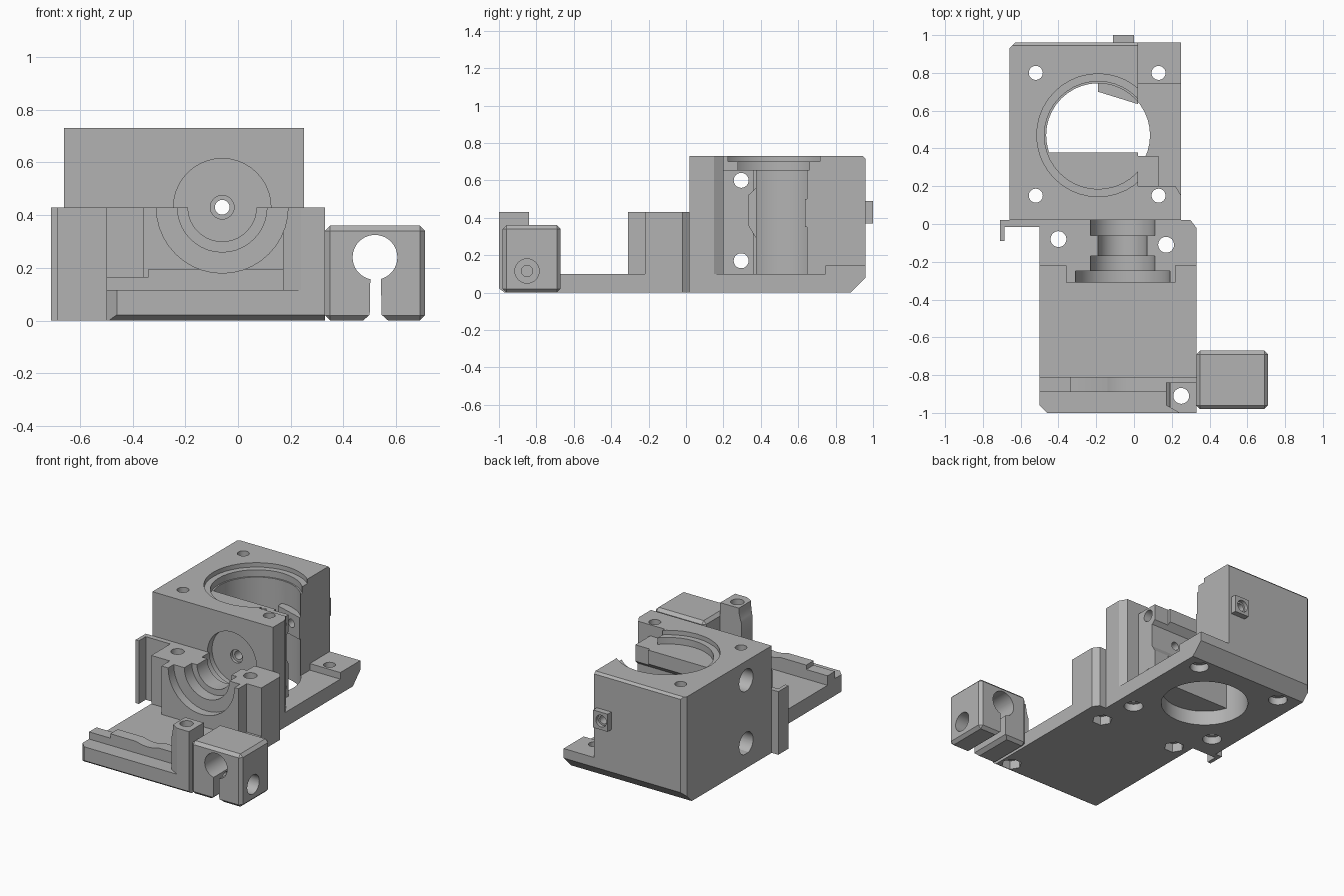
import bpy, bmesh, math
from mathutils import Vector

if "Cube" in bpy.data.objects:
    bpy.data.objects.remove(bpy.data.objects["Cube"], do_unlink=True)

grey = bpy.data.materials.new("plastic_grey")
grey.use_nodes = True
COLOR = (0.45, 0.45, 0.45, 1)
grey.diffuse_color = COLOR
grey.node_tree.nodes["Principled BSDF"].inputs["Base Color"].default_value = COLOR


def prism(name, pts, lo, hi, axis="z"):
    """Extrude an outline along an axis; outline is the two other axes in x, y, z order."""
    place = {"x": lambda a, b, h: (h, a, b),
             "y": lambda a, b, h: (a, h, b),
             "z": lambda a, b, h: (a, b, h)}[axis]
    bm = bmesh.new()
    face = bm.faces.new([bm.verts.new(place(a, b, lo)) for a, b in pts])
    out = bmesh.ops.extrude_face_region(bm, geom=[face])
    moved = [v for v in out["geom"] if isinstance(v, bmesh.types.BMVert)]
    bmesh.ops.translate(bm, verts=moved, vec=Vector(place(0, 0, hi - lo)))
    bmesh.ops.recalc_face_normals(bm, faces=bm.faces)
    mesh = bpy.data.meshes.new(name)
    bm.to_mesh(mesh)
    bm.free()
    mesh.materials.append(grey)
    obj = bpy.data.objects.new(name, mesh)
    bpy.context.scene.collection.objects.link(obj)
    return obj


def box(name, x, y, z):
    return prism(name, [(x[0], y[0]), (x[1], y[0]), (x[1], y[1]), (x[0], y[1])], *z)


def rod(a, b, r, lo, hi, axis="z", sides=32):
    step = 2 * math.pi / sides
    pts = [(a + r * math.cos(i * step), b + r * math.sin(i * step)) for i in range(sides)]
    return prism("cutter", pts, lo, hi, axis)


def cut(targets, cutter):
    """Subtract the cutter from every target, then discard it."""
    cutter.hide_render = True
    for obj in targets:
        mod = obj.modifiers.new("cut", "BOOLEAN")
        mod.operation, mod.solver, mod.object = "DIFFERENCE", "EXACT", cutter
        bpy.context.view_layer.update()
        graph = bpy.context.evaluated_depsgraph_get()
        mesh = bpy.data.meshes.new_from_object(obj.evaluated_get(graph))
        obj.modifiers.clear()
        obj.data = mesh
    bpy.data.objects.remove(cutter, do_unlink=True)


# Base plate with bevelled front and back undersides
base = prism("base_plate", [(-.46, -1), (.33, -1), (.33, -.02), (.3, .02), (.25, .02),
                            (.25, .96), (-.63, .96), (-.66, .93), (-.66, .02),
                            (-.5, .02), (-.5, -.96)], 0, .1)
cut([base], prism("cutter", [(-1.1, -.1), (-.97, -.1), (-.97, 0), (-1, .022), (-1.1, .022)], -1, 1, "x"))
cut([base], prism("cutter", [(.88, 0), (.88, -.1), (1.1, -.1), (1.1, .08), (.96, .08)], -1, 1, "x"))
step = box("back_corner_pad", (.02, .25), (.745, .96), (.1, .145))

# Gear housing, open on one side
housing = prism("gear_housing", [(-.66, .02), (.25, .02), (.25, .15), (.22, .2), (.02, .2),
                                 (.02, .96), (-.63, .96), (-.66, .93)], .1, .73)
cut([housing], prism("cutter", [(.945, .75), (.945, .73), (.96, .715), (1, .715), (1, .75)], -1, 1, "x"))
guide_end = box("guide_end", (.02, .13), (.2, .36), (.1, .655))

# Gear chamber, leaving the guide bar and the exit guide standing inside
CX, CY = -.19, .47
cut([base], rod(CX, CY, .275, -.1, .2, sides=40))
chamber = rod(CX, CY, .275, -.1, .67, sides=40)
cut([chamber], box("cutter", (-.8, .3), (.1, .378), (.1, .655)))
cut([chamber], prism("cutter", [(CX, .7), (.02, .635), (.3, .635), (.3, 1), (CX, 1)], .35, .5))
cut([housing], chamber)
cut([housing], rod(CX, CY, .285, .655, .8, sides=40))
cut([housing], rod(CX, CY, .325, .7, .8, sides=40))
cut([housing, guide_end], prism("cutter", [(.42, .6), (.335, .52), (.335, .36), (.42, .22)], -.4, .2, "x"))

# Cradle for the hot end
AX, AZ = -.06, .43
cradle = prism("cradle", [(-.5, .02), (.3, .02), (.33, -.02), (.33, -.22), (.22, -.22),
                          (.22, -.31), (-.36, -.31), (-.36, -.22), (-.5, -.22)], .1, AZ)
for r, lo, hi in [(.25, -.4, -.25), (.17, -.26, -.17), (.13, -.2, -.04), (.17, -.06, .1)]:
    cut([cradle], rod(AX, AZ, r, lo, hi, "y", 40))
cut([housing], rod(AX, AZ, .185, -.1, .07, "y", 40))

# Front sill, rail and corner post
sill = prism("front_sill", [(-.46, -1), (.33, -1), (.33, -.89), (-.5, -.89), (-.5, -.96)], .1, .116)
rail = prism("front_rail", [(-.5, .1), (.33, .1), (.33, .195), (-.34, .195), (-.34, .165), (-.5, .165)],
             -.89, -.81, "y")
post = prism("corner_post", [(.24, -1), (.33, -1), (.33, -.84), (.17, -.84), (.17, -.96)], .1, AZ)
cut([rail, post], rod(AX, AZ, .25, -1.1, -.6, "y", 40))

# Side hook
hook = prism("side_hook", [(-.71, .02), (-.71, -.09), (-.685, -.09), (-.685, -.015),
                           (-.5, -.015), (-.5, .02)], 0, AZ)

# Rod clamp with a split bore and chamfered rim
clamp = box("rod_clamp", (.33, .71), (-.98, -.67), (0, .36))
bevel = clamp.modifiers.new("bevel", "BEVEL")
bevel.width, bevel.segments = .02, 1
cut([clamp], rod(.52, .24, .085, -1.1, -.5, "y", 40))
cut([clamp], prism("cutter", [(.475, -.02), (.57, -.02), (.57, 0), (.545, .022), (.542, .2),
                              (.503, .2), (.5, .022), (.475, 0)], -1.1, -.5, "y"))
cut([clamp], rod(-.85, .115, .03, .35, .8, "x"))
cut([clamp], rod(-.85, .115, .065, .62, .8, "x"))

# Outlet stub on the back
stub = box("outlet_stub", (-.11, 0), (.96, 1), (.37, .49))
cut([housing, stub], rod(AX, AZ, .028, -.1, 1.1, "y"))
cut([housing], rod(AX, AZ, .045, .05, .09, "y"))
cut([stub], rod(AX, AZ, .04, .975, 1.1, "y"))

# Vertical screw holes with round or hexagonal pockets underneath
for x, y in [(-.52, .8), (.13, .8), (-.52, .15), (.13, .15)]:
    tops = [housing] if x < 0 or y < .5 else [step]
    cut([base] + tops, rod(x, y, .037, -.1, .9))
    cut([base], rod(x, y, .06, -.1, .05))
for x, y, part in [(-.4, -.08, cradle), (.17, -.11, cradle), (.25, -.91, post)]:
    cut([base, part] + ([sill, rail] if part is post else []), rod(x, y, .042, -.1, .6))
    cut([base], rod(x, y, .065, -.1, .06, sides=6))

# Cross screw holes with head pockets on the closed side
for z in (.17, .6):
    cut([housing, guide_end], rod(.295, z, .04, -1, 1, "x"))
    cut([housing], rod(.295, z, .075, -1, -.52, "x"))

# Smooth curved walls, keep edges sharp
for obj in (base, step, housing, guide_end, cradle, sill, rail, post, hook, clamp, stub):
    bpy.ops.object.select_all(action="DESELECT")
    obj.select_set(True)
    bpy.context.view_layer.objects.active = obj
    bpy.ops.object.shade_smooth_by_angle(angle=math.radians(25))
